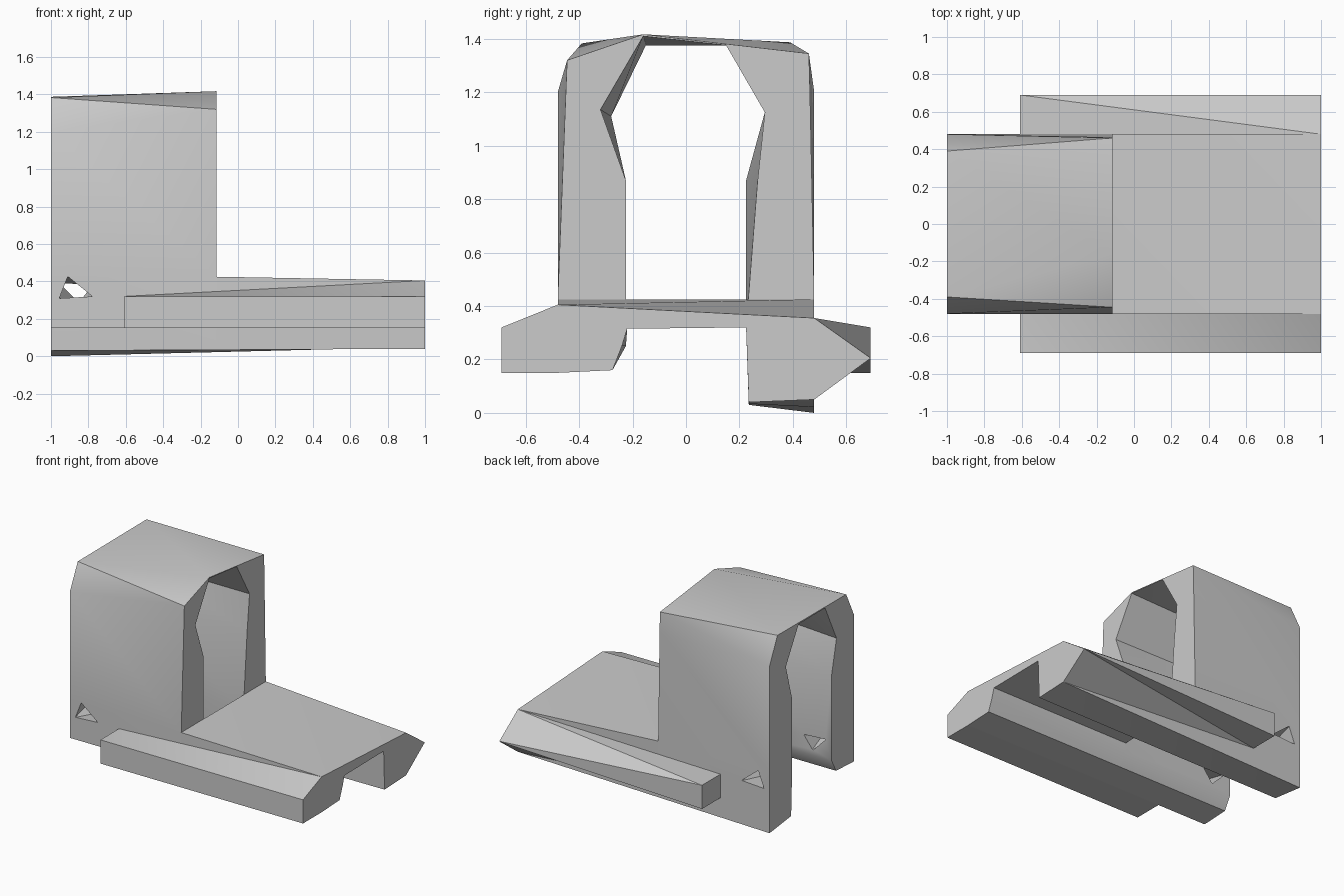
import bpy, bmesh, math

if "Cube" in bpy.data.objects:
    bpy.data.objects.remove(bpy.data.objects["Cube"])


def finish(name, bm):
    bmesh.ops.recalc_face_normals(bm, faces=bm.faces)
    mesh = bpy.data.meshes.new(name)
    bm.to_mesh(mesh)
    bm.free()
    obj = bpy.data.objects.new(name, mesh)
    bpy.context.collection.objects.link(obj)
    return obj


def loft(name, x0, prof0, x1, prof1, flip=False):
    """Triangulated skin between two (y, z) profiles, with flat end caps."""
    bm = bmesh.new()
    a = [bm.verts.new((x0, y, z)) for y, z in prof0]
    b = [bm.verts.new((x1, y, z)) for y, z in prof1]
    n = len(a)
    for i in range(n):
        j = (i + 1) % n
        if flip:
            tris = ((a[i], a[j], b[j]), (a[i], b[j], b[i]))
        else:
            tris = ((a[i], a[j], b[i]), (a[j], b[j], b[i]))
        for t in tris:
            bm.faces.new(t)
    bm.faces.new(a)
    bm.faces.new(b)
    return finish(name, bm)


def hull(name, points):
    bm = bmesh.new()
    for p in points:
        bm.verts.new(p)
    bmesh.ops.convex_hull(bm, input=bm.verts)
    return finish(name, bm)


# Tall arched housing, open at both ends and underneath
back = [(-.48, .15), (-.48, .42), (-.48, 1.2), (-.39, 1.383), (.39, 1.387),
        (.48, 1.2), (.48, .42), (.48, 0),
        (.235, .03), (.225, .32), (.225, .87), (.295, 1.125), (.15, 1.376),
        (-.15, 1.376), (-.28, 1.11), (-.225, .87), (-.225, .25), (-.275, .16)]
front = [(-.48, .15), (-.48, .425), (-.445, 1.32), (-.16, 1.417), (.46, 1.345),
         (.464, 1.2), (.48, .425), (.48, .022),
         (.235, .034), (.225, .32), (.268, .87), (.295, 1.125), (.15, 1.376),
         (-.16, 1.41), (-.32, 1.135), (-.225, .87), (-.225, .25), (-.275, .16)]
housing = loft("arched_housing", -1, back, -.115, front)

# Low base with a channel below
base = loft("channel_base",
            -.115, [(-.48, .425), (.48, .425), (.48, .022), (.235, .034), (.225, .32),
                    (-.22, .315), (-.225, .25), (-.275, .16), (-.48, .15)],
            1, [(-.48, .405), (.48, .355), (.48, .05), (.235, .04), (.225, .32),
                (-.22, .315), (-.24, .25), (-.275, .16), (-.48, .15)])

# Side rails
rail_back = [(.48, .32), (.69, .32), (.69, .15), (.48, .15)]
rail_far = loft("rear_rail", -.61, rail_back,
                1, [(.48, .355), (.69, .206), (.69, .204), (.48, .05)])
rail_near = loft("front_rail", -.61, [(-y, z) for y, z in rail_back],
                 1, [(-.48, .405), (-.69, .32), (-.69, .15), (-.48, .15)], flip=True)

# Pin holes through both walls: triangle outside, inverted triangle inside
outer = [(-.955, .31), (-.91, .425), (-.78, .32)]
inner = [(-.95, .39), (-.78, .38), (-.85, .29)]
for side, label in ((-1, "front"), (1, "rear")):
    cutter = hull(label + "_pin_hole_cutter",
                  [(x, side * .485, z) for x, z in outer] +
                  [(x, side * .215, z) for x, z in inner])
    cutter.hide_render = True
    cutter.hide_set(True)
    mod = housing.modifiers.new(label + "_pin_hole", 'BOOLEAN')
    mod.operation = 'DIFFERENCE'
    mod.solver = 'EXACT'
    mod.object = cutter

# Soft shading with sharp edges kept
for obj in (housing, base, rail_far, rail_near):
    bpy.ops.object.select_all(action='DESELECT')
    obj.select_set(True)
    bpy.context.view_layer.objects.active = obj
    bpy.ops.object.shade_smooth_by_angle(angle=math.radians(30))
